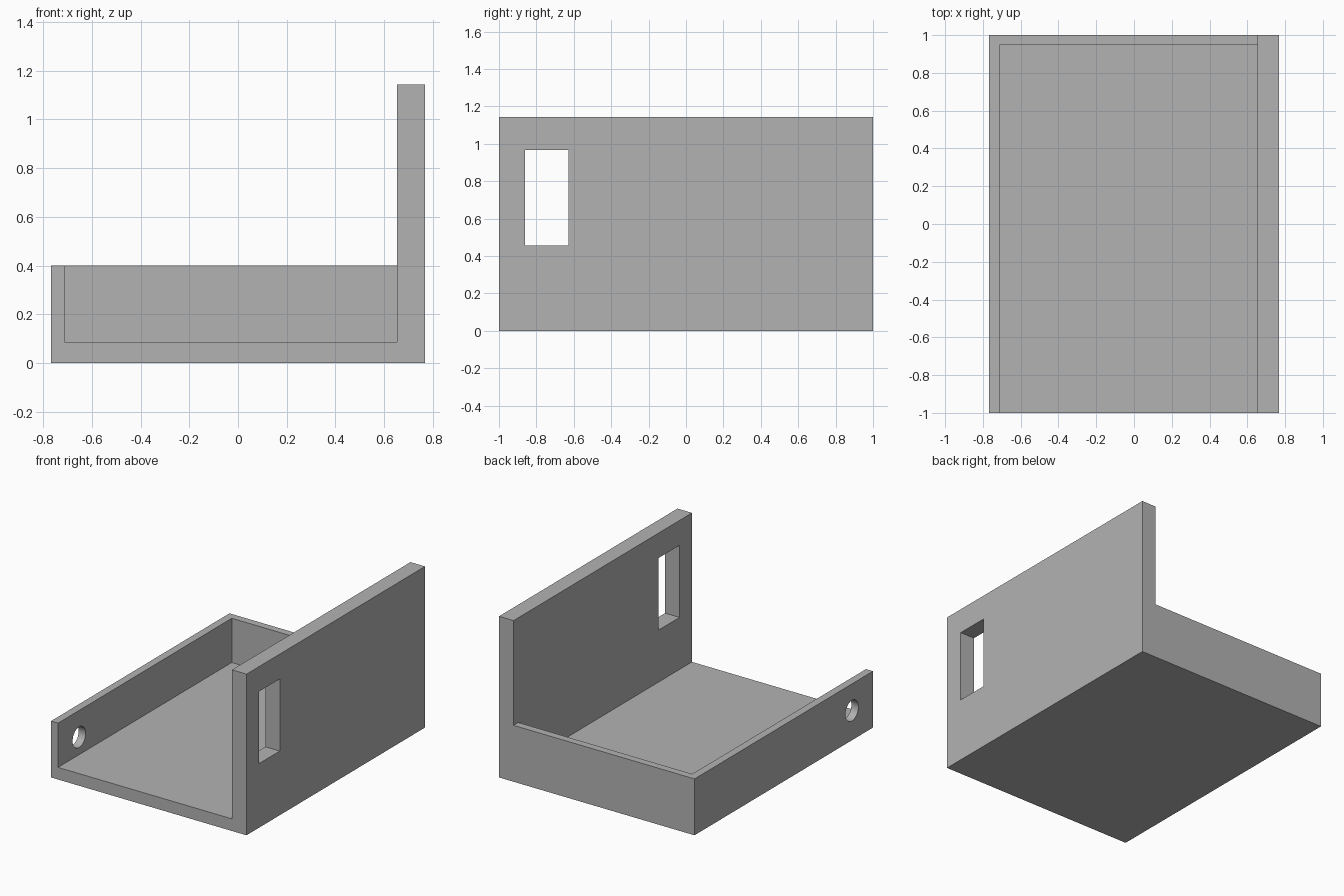
import bpy
import bmesh
from math import radians
from mathutils import Matrix, Vector

default = bpy.data.objects.get("Cube")
if default:
    bpy.data.objects.remove(default, do_unlink=True)

# Overall sizes
HALF_W, HALF_L = 0.767, 1.0
LOW, HIGH = 0.40, 1.143
FLOOR = 0.086
THIN_X, THICK_X, BACK_Y = -0.712, 0.653, 0.947

grey = bpy.data.materials.new("plain grey")
grey.use_nodes = True
colour = (0.45, 0.45, 0.45, 1)
grey.diffuse_color = colour
grey.node_tree.nodes["Principled BSDF"].inputs["Base Color"].default_value = colour


def add_object(name, bm):
    bmesh.ops.recalc_face_normals(bm, faces=bm.faces)
    mesh = bpy.data.meshes.new(name)
    bm.to_mesh(mesh)
    bm.free()
    mesh.materials.append(grey)
    obj = bpy.data.objects.new(name, mesh)
    bpy.context.collection.objects.link(obj)
    return obj


def box(name, low, high):
    low, high = Vector(low), Vector(high)
    bm = bmesh.new()
    bmesh.ops.create_cube(bm, size=1, matrix=Matrix.LocRotScale(
        (low + high) / 2, None, high - low))
    return add_object(name, bm)


# Stepped end profile, extruded along the length
bm = bmesh.new()
profile = [(-HALF_W, 0), (HALF_W, 0), (HALF_W, HIGH),
           (THICK_X, HIGH), (THICK_X, LOW), (-HALF_W, LOW)]
face = bm.faces.new([bm.verts.new((x, -HALF_L, z)) for x, z in profile])
side = bmesh.ops.extrude_face_region(bm, geom=[face])
bmesh.ops.translate(bm, vec=(0, 2 * HALF_L, 0),
                    verts=[v for v in side["geom"] if isinstance(v, bmesh.types.BMVert)])
tray = add_object("open_tray", bm)

# Cavity open to the front and top, and the window in the tall wall
cutters = [
    box("cavity_cutter", (THIN_X, -1.2, FLOOR), (THICK_X, BACK_Y, 1.3)),
    box("window_cutter", (0.55, -0.86, 0.455), (0.9, -0.627, 0.966)),
]

# Round hole through the low wall
bm = bmesh.new()
bmesh.ops.create_cone(
    bm, cap_ends=True, segments=48, radius1=0.073, radius2=0.073, depth=0.3,
    matrix=Matrix.Translation((-0.74, -0.764, 0.21)) @ Matrix.Rotation(radians(90), 4, "Y"))
cutters.append(add_object("round_hole_cutter", bm))

bpy.context.view_layer.objects.active = tray
for cutter in cutters:
    cutter.hide_render = True
    cut = tray.modifiers.new(cutter.name, "BOOLEAN")
    cut.operation = "DIFFERENCE"
    cut.solver = "EXACT"
    cut.object = cutter
    bpy.ops.object.modifier_apply(modifier=cut.name)
    bpy.data.objects.remove(cutter, do_unlink=True)

bpy.ops.object.select_all(action="DESELECT")
tray.select_set(True)
bpy.ops.object.shade_smooth_by_angle(angle=radians(30))
